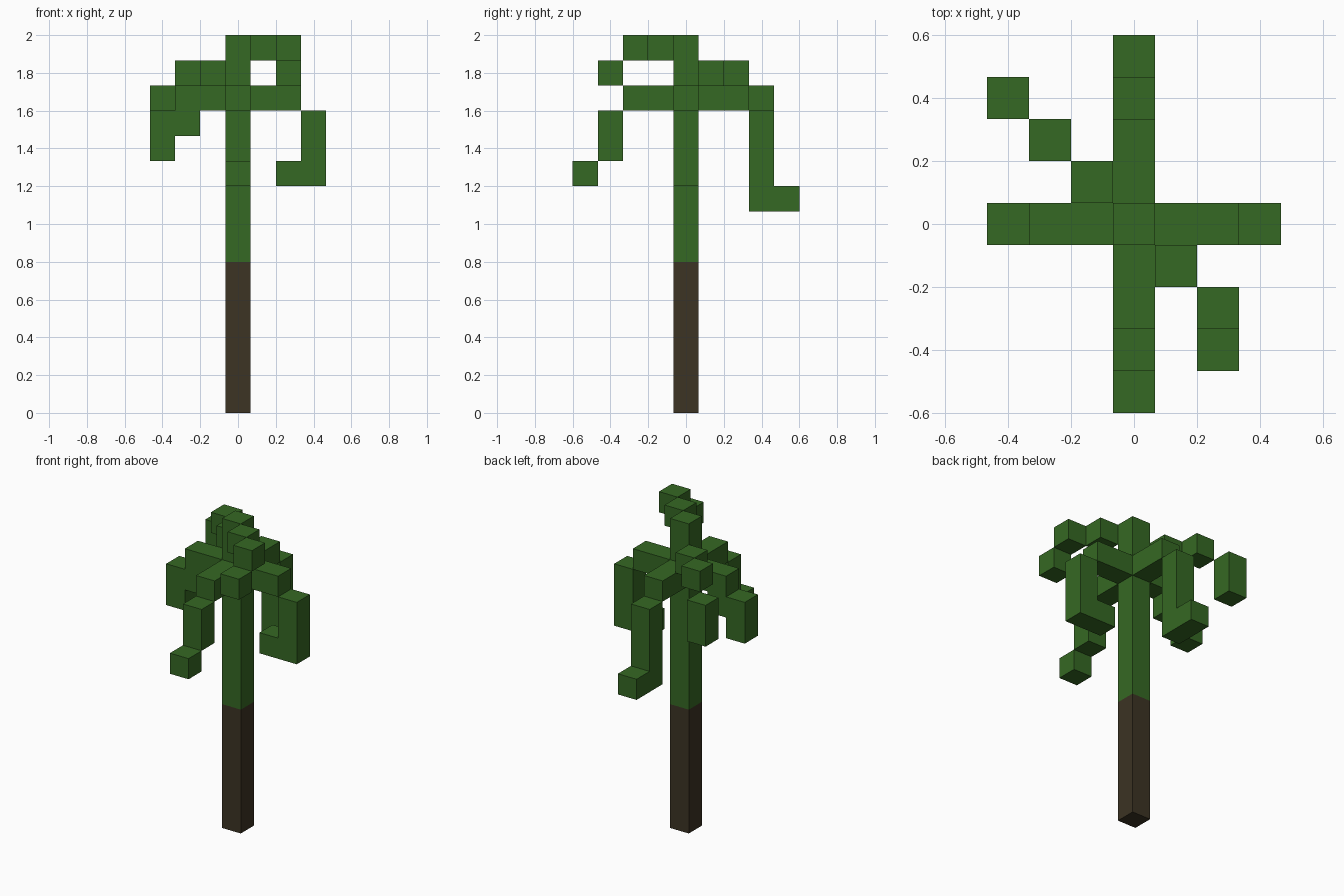
import bpy
import bmesh
from mathutils import Vector, Matrix

old = bpy.data.objects.get("Cube")
if old:
    bpy.data.objects.remove(old, do_unlink=True)

U = 2 / 15  # edge of one block


def material(name, rgb):
    mat = bpy.data.materials.new(name)
    mat.use_nodes = True
    color = (*rgb, 1)
    mat.diffuse_color = color
    mat.node_tree.nodes["Principled BSDF"].inputs["Base Color"].default_value = color
    return mat


bark = material("bark_brown", (0.045, 0.033, 0.017))
leaf = material("leaf_green", (0.036, 0.138, 0.017))


def blocks(name, mat, runs):
    """Make one object from boxes, each spanning a first to a last grid cell."""
    bm = bmesh.new()
    for first, last in runs:
        a, b = Vector(first), Vector(last)
        lo = Vector(map(min, a, b))
        size = Vector(map(max, a, b)) - lo + Vector((1, 1, 1))
        center = lo + size / 2 - Vector((0.5, 0.5, 0))
        bmesh.ops.create_cube(
            bm, size=1, matrix=Matrix.Translation(center * U) @ Matrix.Diagonal((*(size * U), 1)))
    mesh = bpy.data.meshes.new(name)
    bm.to_mesh(mesh)
    bm.free()
    mesh.materials.append(mat)
    obj = bpy.data.objects.new(name, mesh)
    bpy.context.collection.objects.link(obj)
    return obj


def cell(x, y, z):
    return (x, y, z), (x, y, z)


# Trunk: bare bark below, leafy column above
blocks("trunk", bark, [((0, 0, 0), (0, 0, 5))])
blocks("leafy_stem", leaf, [((0, 0, 6), (0, 0, 14))])

# Four straight fronds: level arm, then a drooping end
blocks("left_frond", leaf, [
    ((1, 0, 12), (2, 0, 12)), ((3, 0, 9), (3, 0, 11)), cell(2, 0, 9)])
blocks("right_frond", leaf, [
    ((-1, 0, 12), (-2, 0, 12)), ((-3, 0, 10), (-3, 0, 11)), cell(-2, 0, 11)])
blocks("back_frond", leaf, [
    ((0, 1, 12), (0, 2, 12)), ((0, 3, 8), (0, 3, 11)), cell(0, 4, 8)])
blocks("front_frond", leaf, [
    ((0, -1, 12), (0, -2, 12)), ((0, -3, 10), (0, -3, 11)), cell(0, -4, 9)])

# Two diagonal fronds stepping corner to corner
blocks("front_left_frond", leaf, [
    cell(1, -1, 14), cell(2, -2, 14), cell(2, -3, 13)])
blocks("back_right_frond", leaf, [
    cell(-1, 1, 13), cell(-2, 2, 13), ((-3, 3, 11), (-3, 3, 12))])
